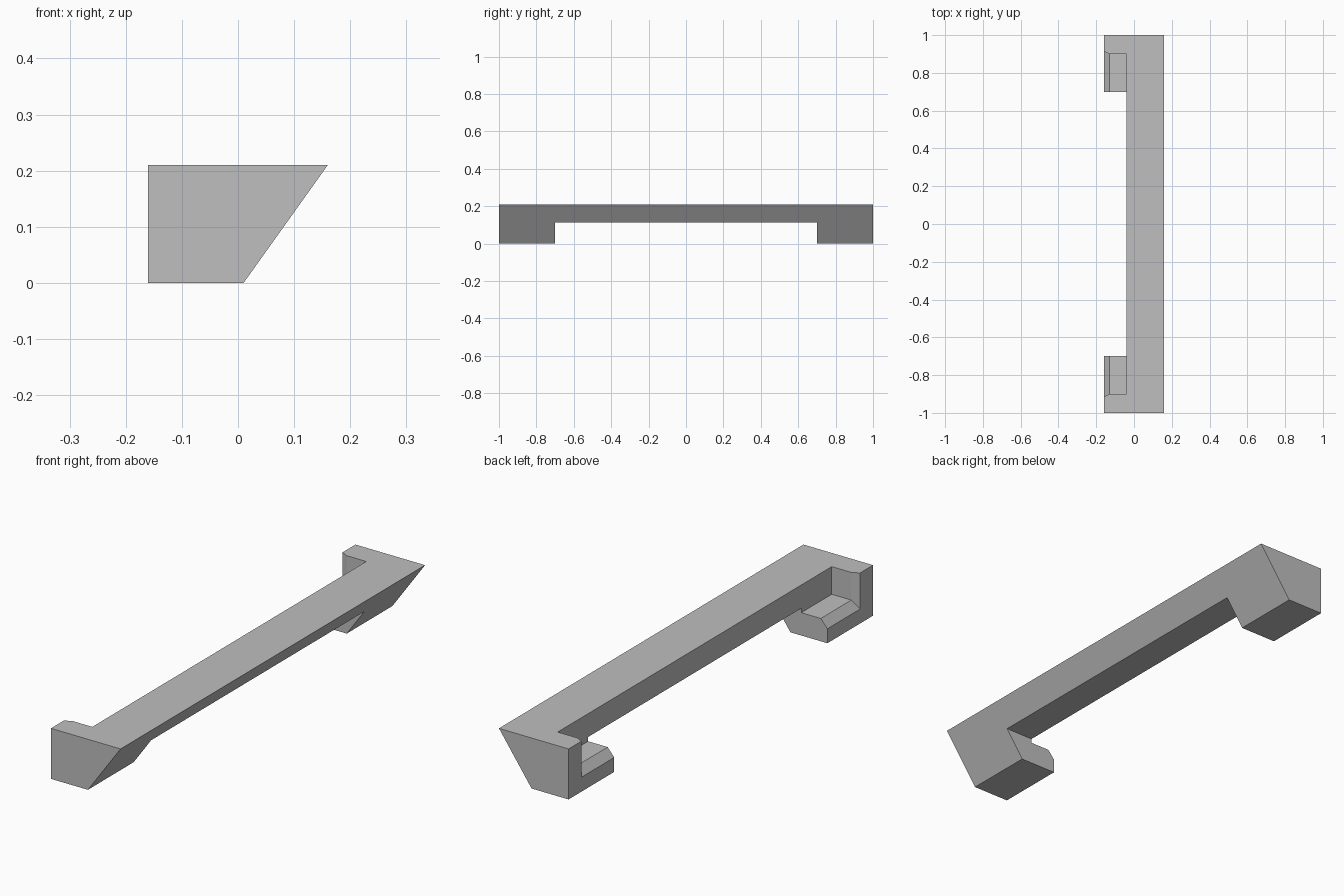
import bpy
import bmesh

if "Cube" in bpy.data.objects:
    bpy.data.objects.remove(bpy.data.objects["Cube"], do_unlink=True)

grey = bpy.data.materials.new("plain grey")
grey.use_nodes = True
colour = (0.52, 0.52, 0.52, 1)
grey.diffuse_color = colour
grey.node_tree.nodes["Principled BSDF"].inputs["Base Color"].default_value = colour


def loft(name, sections):
    """Skin matching closed sections into a capped solid."""
    bm = bmesh.new()
    rings = [[bm.verts.new(p) for p in s] for s in sections]
    for a, b in zip(rings, rings[1:]):
        for i in range(len(a)):
            j = (i + 1) % len(a)
            bm.faces.new((a[i], a[j], b[j], b[i]))
    bm.faces.new(rings[0])
    bm.faces.new(rings[-1])
    bmesh.ops.recalc_face_normals(bm, faces=bm.faces)
    mesh = bpy.data.meshes.new(name)
    bm.to_mesh(mesh)
    bm.free()
    mesh.materials.append(grey)
    obj = bpy.data.objects.new(name, mesh)
    bpy.context.collection.objects.link(obj)
    return obj


def cut(target, cutter):
    mod = target.modifiers.new("cut", "BOOLEAN")
    mod.operation = "DIFFERENCE"
    mod.solver = "EXACT"
    mod.object = cutter
    cutter.hide_render = True
    bpy.context.view_layer.objects.active = target
    bpy.ops.object.modifier_apply(modifier=mod.name)
    bpy.data.objects.remove(cutter, do_unlink=True)


# Full-length bar with one sloping side
profile = [(-0.16, 0), (0.01, 0), (0.16, 0.21), (-0.16, 0.21)]
handle = loft("clip_handle", [[(x, y, z) for x, z in profile] for y in (-1, 1)])


def cross_section(x, y, low, high):
    return [(x, -y, low), (x, y, low), (x, y, high), (x, -y, high)]


# Side pocket, flared at its mouth to chamfer the hooks and end plates
cut(handle, loft("pocket_cutter", [
    cross_section(-0.04, 0.9, 0.095, 0.5),
    cross_section(-0.13, 0.9, 0.095, 0.5),
    cross_section(-0.19, 0.93, 0.025, 0.5)]))

# Open space under the rail, between the two feet
cut(handle, loft("gap_cutter", [
    cross_section(x, 0.7, -0.2, 0.113) for x in (-0.4, 0.4)]))
